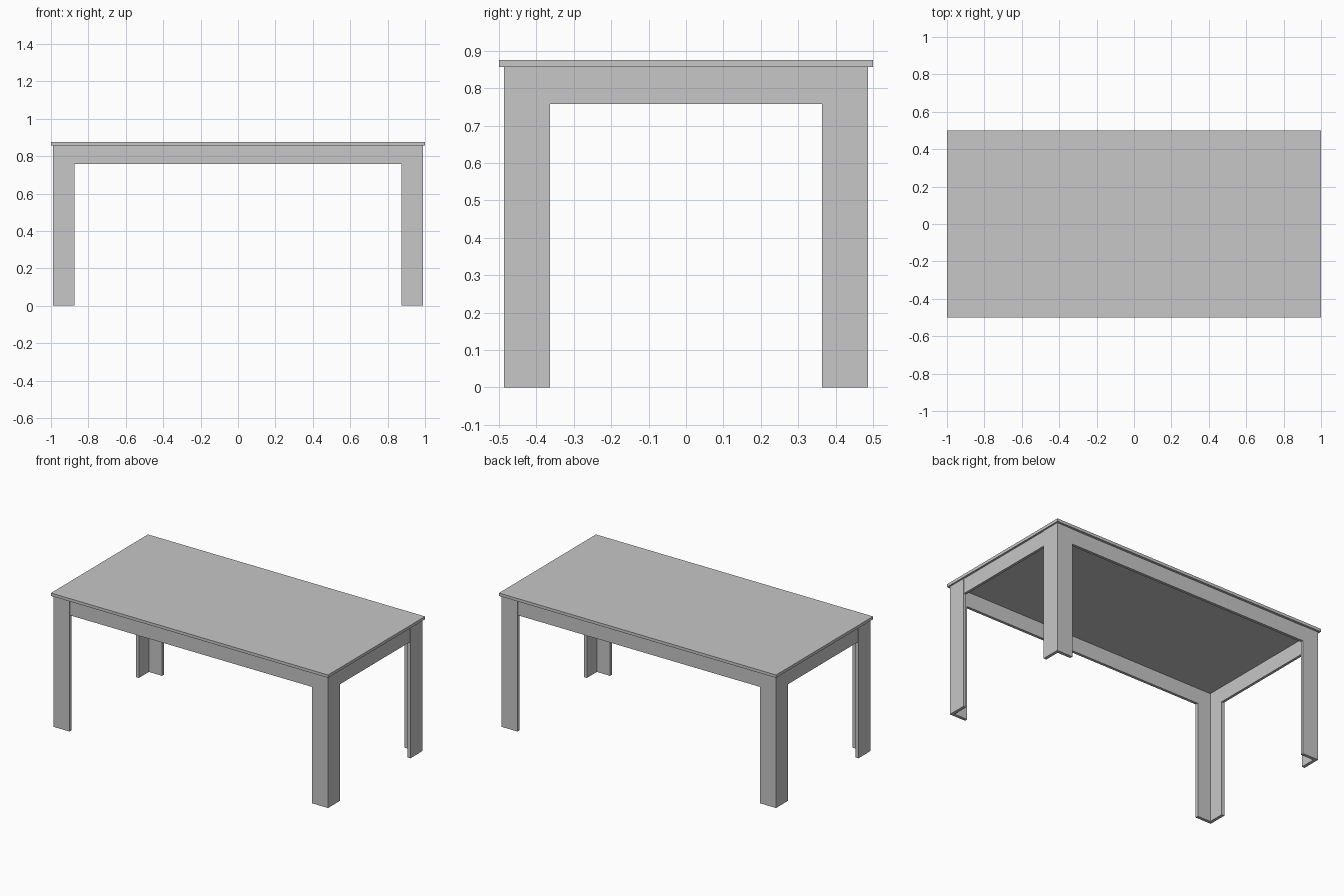
import bpy

if "Cube" in bpy.data.objects:
    bpy.data.objects.remove(bpy.data.objects["Cube"])

grey = bpy.data.materials.new("light grey")
grey.diffuse_color = (0.57, 0.57, 0.57, 1)
grey.use_nodes = True
grey.node_tree.nodes["Principled BSDF"].inputs["Base Color"].default_value = grey.diffuse_color

TOP, UNDER, APRON = 0.876, 0.857, 0.758   # heights
X, Y = 0.99, 0.486                        # outer faces of the legs
LX, LY, T = 0.115, 0.123, 0.02            # leg widths and board thickness


def finish(name, verts, faces):
    mesh = bpy.data.meshes.new(name)
    mesh.from_pydata(verts, [], faces)
    mesh.materials.append(grey)
    obj = bpy.data.objects.new(name, mesh)
    bpy.context.collection.objects.link(obj)
    return obj


def prism(name, outline, z0, z1):
    """Extrude a counter-clockwise plan outline from z0 to z1."""
    n = len(outline)
    verts = [(x, y, z) for z in (z0, z1) for x, y in outline]
    faces = [tuple(reversed(range(n))), tuple(range(n, 2 * n))]
    faces += [(i, (i + 1) % n, (i + 1) % n + n, i + n) for i in range(n)]
    return finish(name, verts, faces)


def box(name, x0, x1, y0, y1, z0, z1):
    return prism(name, [(x0, y0), (x1, y0), (x1, y1), (x0, y1)], z0, z1)


# table top
box("table_top", -1, 1, -0.5, 0.5, UNDER, TOP)

# four L-section legs, open towards the middle
corner = [(X, Y), (X - LX, Y), (X - LX, Y - T), (X - T, Y - T),
          (X - T, Y - LY), (X, Y - LY)]
for sy, side in ((-1, "front"), (1, "back")):
    for sx, hand in ((-1, "left"), (1, "right")):
        outline = [(sx * x, sy * y) for x, y in corner]
        if sx * sy < 0:
            outline.reverse()
        prism(f"{side}_{hand}_leg", outline, 0, UNDER)

# aprons between the legs, set back a hair from the leg faces
ax, ay = X - LX, Y - LY
for s, name in ((-1, "front"), (1, "back")):
    y0, y1 = sorted((s * (Y - 0.002), s * (Y - T)))
    box(f"{name}_apron", -ax, ax, y0, y1, APRON, UNDER)
for s, name in ((-1, "left"), (1, "right")):
    x0, x1 = sorted((s * (X - 0.003), s * (X - T)))
    box(f"{name}_apron", x0, x1, -ay, ay, APRON, UNDER)
